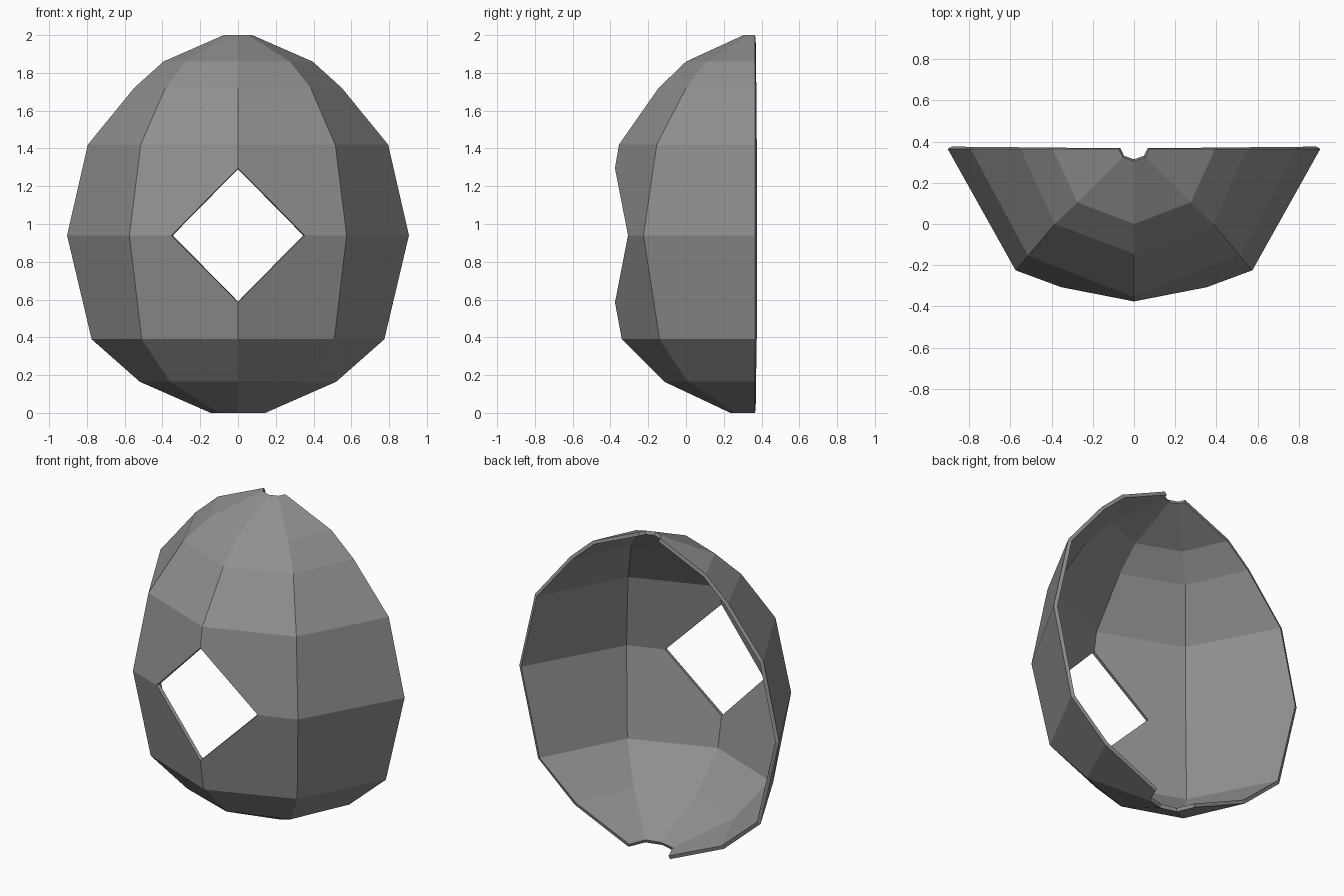
import bpy

cube = bpy.data.objects.get("Cube")
if cube:
    bpy.data.objects.remove(cube, do_unlink=True)

# Shell colour
grey = bpy.data.materials.new("stone grey")
grey.use_nodes = True
colour = (0.28, 0.28, 0.28, 1)
grey.diffuse_color = colour
grey.node_tree.nodes["Principled BSDF"].inputs["Base Color"].default_value = colour

# Half-ring profiles from top to bottom: z, rim x, shoulder x, shoulder y, centre y
RIM_Y = 0.365
RINGS = [
    (2.00, 0.075, 0.055, 0.325, 0.305),
    (1.86, 0.395, 0.275, 0.105, 0.0),
    (1.72, 0.55, 0.385, 0.0, -0.145),
    (1.42, 0.795, 0.515, -0.155, -0.355),
    (0.94, 0.905, 0.575, -0.225, None),
    (0.39, 0.775, 0.51, -0.14, -0.34),
    (0.165, 0.52, 0.36, 0.01, -0.115),
    (0.00, 0.145, 0.10, 0.26, 0.235),
]
WAIST = 4

verts, faces = [], []


def add(x, y, z):
    verts.append((x, y, z))
    return len(verts) - 1


# Points on the centre line, with the window corners on it
centre = [None if r[4] is None else add(0, r[4], r[0]) for r in RINGS]
window_top = add(0, -0.376, 1.295)
window_bottom = add(0, -0.376, 0.585)

# Each side of the shell: outer panels, front panels and the window surround
for side in (1, -1):
    rim = [add(side * r[1], RIM_Y, r[0]) for r in RINGS]
    shoulder = [add(side * r[2], r[3], r[0]) for r in RINGS]
    window_side = add(side * 0.353, -0.307, 0.94)
    panels = []
    for i in range(len(RINGS) - 1):
        panels.append([rim[i], shoulder[i], shoulder[i + 1], rim[i + 1]])
        if i == WAIST - 1:
            panels.append([shoulder[i], centre[i], window_top,
                           window_side, shoulder[i + 1]])
        elif i == WAIST:
            panels.append([shoulder[i], window_side, window_bottom,
                           centre[i + 1], shoulder[i + 1]])
        else:
            panels.append([shoulder[i], centre[i], centre[i + 1], shoulder[i + 1]])
    # Wind both sides so the normals point outward
    faces += [p[::-1] if side > 0 else p for p in panels]

mesh = bpy.data.meshes.new("half_shell")
mesh.from_pydata(verts, [], faces)
mesh.update()
# Check the winding against the front direction
if sum(p.normal.y * p.area for p in mesh.polygons) > 0:
    mesh.flip_normals()
mesh.materials.append(grey)
shell = bpy.data.objects.new("half_shell", mesh)
bpy.context.collection.objects.link(shell)

# Wall thickness, growing inward
wall = shell.modifiers.new("wall", 'SOLIDIFY')
wall.thickness = 0.022
wall.offset = -1
wall.use_even_offset = True
